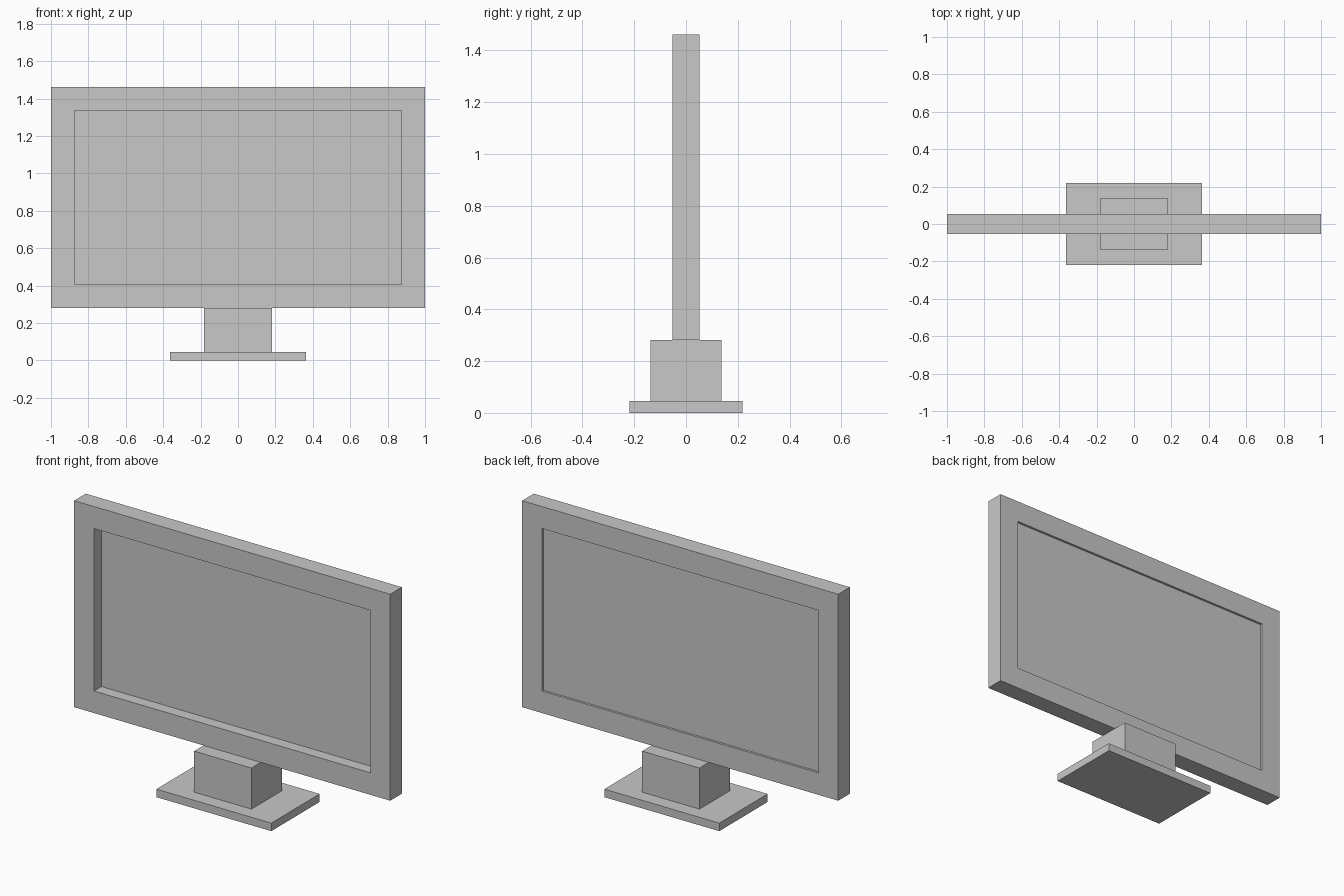
import bpy
import bmesh
from mathutils import Matrix, Vector

cube = bpy.data.objects.get("Cube")
if cube:
    bpy.data.objects.remove(cube, do_unlink=True)

# One plain grey for the whole model
grey = bpy.data.materials.new("plain_grey")
colour = (0.58, 0.58, 0.58, 1.0)
grey.use_nodes = True
grey.diffuse_color = colour
grey.node_tree.nodes["Principled BSDF"].inputs["Base Color"].default_value = colour


def box(name, width, depth, bottom, top, bezel=0, recesses=()):
    """Centred box; each (direction, depth) recess insets and sinks that y face."""
    bm = bmesh.new()
    place = Matrix.Translation((0, 0, (bottom + top) / 2))
    scale = Matrix.Diagonal((width, depth, top - bottom, 1))
    bmesh.ops.create_cube(bm, size=1, matrix=place @ scale)
    for direction, sink in recesses:
        face = max(bm.faces, key=lambda f: f.normal.y * direction)
        # Bezel ring, then the side walls of the recess
        bmesh.ops.inset_region(bm, faces=[face], thickness=bezel, use_even_offset=True)
        walls = bmesh.ops.extrude_discrete_faces(bm, faces=[face])
        panel = walls["faces"][0]
        bmesh.ops.translate(bm, verts=panel.verts, vec=Vector((0, -direction * sink, 0)))
    bmesh.ops.recalc_face_normals(bm, faces=bm.faces)
    mesh = bpy.data.meshes.new(name)
    bm.to_mesh(mesh)
    bm.free()
    mesh.materials.append(grey)
    obj = bpy.data.objects.new(name, mesh)
    bpy.context.collection.objects.link(obj)
    return obj


# Stand
box("stand_base", 0.727, 0.437, 0, 0.046)
box("stand_neck", 0.362, 0.274, 0.046, 0.281)

# Framed display: deep recess in front, shallow one behind
box("screen_frame", 2.0, 0.105, 0.281, 1.462, bezel=0.126,
    recesses=((-1, 0.067), (1, 0.013)))
